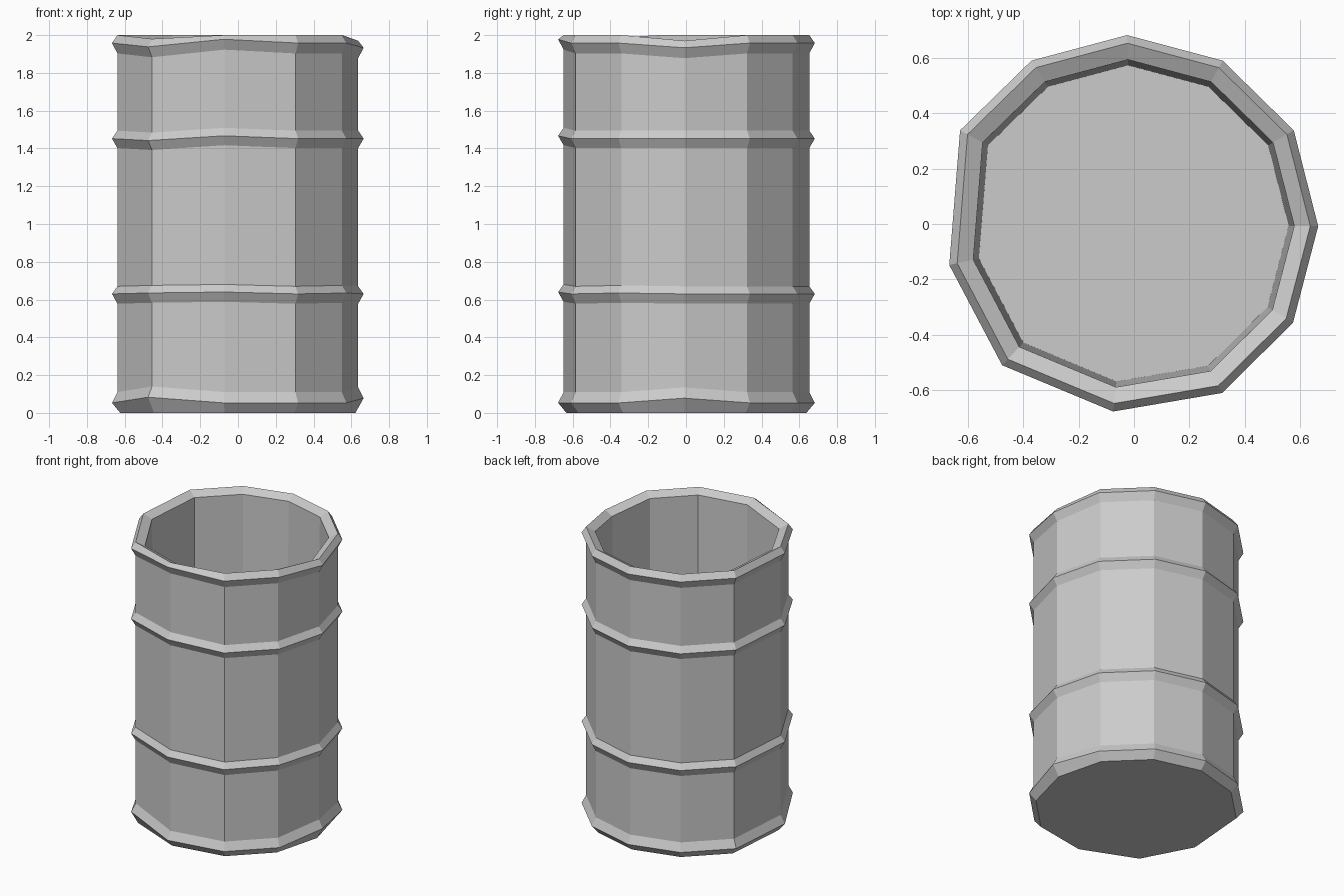
import bpy, bmesh

if "Cube" in bpy.data.objects:
    bpy.data.objects.remove(bpy.data.objects["Cube"])

# Slightly uneven 11-sided outline, measured at the widest ridges
outline = [(-.025, .682), (.32, .59), (.577, .338), (.665, -.008), (.574, -.357),
           (.318, -.61), (-.075, -.677), (-.476, -.51), (-.667, -.148),
           (-.628, .338), (-.37, .59)]

# Hand-made wobble of the hoops: corner index -> height offset
foot = {3: .025, 7: .03}
low = {6: .01, 7: .005, 4: .005}
high = {6: .015, 7: -.01}
rim = {3: -.025, 7: -.02, 6: .02}
lip = {3: -.03, 7: -.02}

# Wall profile: (scale, height, wobble), outside from the base up, then inside down
W = .957
profile = [
    (.935, 0, {}), (1, .053, foot), (W, .11, foot),
    (W, .578, low), (1, .63, low), (W, .67, low),
    (W, 1.402, high), (1, 1.452, high), (W, 1.494, high),
    (W, 1.903, rim), (1, 1.958, rim), (W, 2.0, lip),
    (.87, 1.97, lip), (.84, .06, {}),
]

# Barrel shell
bm = bmesh.new()
rings = [[bm.verts.new((x * s, y * s, z + wob.get(i, 0)))
          for i, (x, y) in enumerate(outline)] for s, z, wob in profile]
n = len(outline)
for a, b in zip(rings, rings[1:]):
    for i in range(n):
        j = (i + 1) % n
        bm.faces.new((a[i], a[j], b[j], b[i]))

# Base and inside floor
bm.faces.new(rings[0])
bm.faces.new(rings[-1])
bmesh.ops.recalc_face_normals(bm, faces=bm.faces)

mesh = bpy.data.meshes.new("open_barrel")
bm.to_mesh(mesh)
bm.free()
barrel = bpy.data.objects.new("open_barrel", mesh)
bpy.context.collection.objects.link(barrel)
